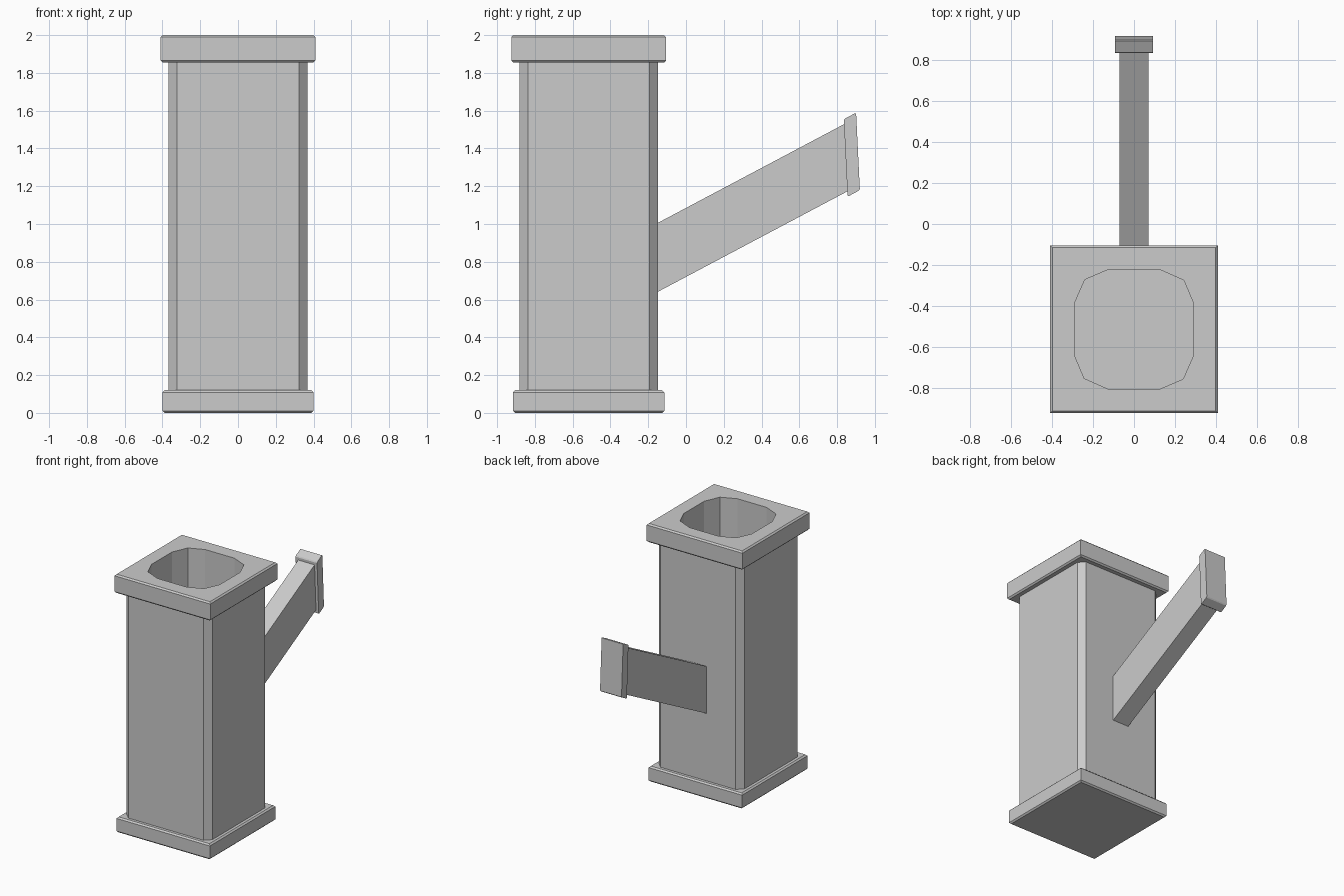
import bpy, bmesh
from mathutils import Vector

if "Cube" in bpy.data.objects:
    bpy.data.objects.remove(bpy.data.objects["Cube"])

CY = -0.515  # y centre of the column


def finish(name, bm):
    bmesh.ops.recalc_face_normals(bm, faces=bm.faces)
    me = bpy.data.meshes.new(name)
    bm.to_mesh(me)
    bm.free()
    ob = bpy.data.objects.new(name, me)
    bpy.context.collection.objects.link(ob)
    return ob


def block(name, centre, u, v, w, bevel, along):
    """Box spanned by three full-length vectors; edges parallel to 'along' are chamfered."""
    c, u, v, w = (Vector(t) for t in (centre, u, v, w))
    bm = bmesh.new()
    bmesh.ops.create_cube(bm, size=1)
    for p in bm.verts:
        p.co = c + u * p.co.x + v * p.co.y + w * p.co.z
    axes = [{"u": u, "v": v, "w": w}[k].normalized() for k in along]
    edges = [e for e in bm.edges
             if any(abs((e.verts[1].co - e.verts[0].co).normalized().dot(a)) > 0.999
                    for a in axes)]
    bmesh.ops.bevel(bm, geom=edges, offset=bevel, segments=1, profile=0.5, affect='EDGES')
    return finish(name, bm)


def slab(name, half, z0, z1, bevel, along):
    return block(name, (0, CY, (z0 + z1) / 2), (2 * half, 0, 0), (0, 2 * half, 0),
                 (0, 0, z1 - z0), bevel, along)


# Column with chamfered corners, plus foot and rim
column = slab("column", 0.367, 0.08, 1.9, 0.045, "w")
slab("foot", 0.40, 0.0, 0.12, 0.011, "uv")
rim = slab("rim", 0.41, 1.855, 2.0, 0.011, "uv")

# Twelve-sided well cut down through rim and column
quarter = [(0.292, 0.125), (0.243, 0.24), (0.125, 0.292)]
outline = []
for i in range(4):
    outline += quarter
    quarter = [(-y, x) for x, y in quarter]
bm = bmesh.new()
face = bm.faces.new([bm.verts.new((x, CY + y, 0.15)) for x, y in outline])
top = bmesh.ops.extrude_face_region(bm, geom=[face])["geom"]
bmesh.ops.translate(bm, vec=(0, 0, 2),
                    verts=[g for g in top if isinstance(g, bmesh.types.BMVert)])
cutter = finish("well_cutter", bm)
cutter.hide_render = True
for ob in (column, rim):
    mod = ob.modifiers.new("well", 'BOOLEAN')
    mod.operation = 'DIFFERENCE'
    mod.solver = 'EXACT'
    mod.object = cutter
    bpy.context.view_layer.objects.active = ob
    bpy.ops.object.modifier_apply(modifier="well")
bpy.data.objects.remove(cutter)

# Slanted arm leaving the back of the column
y0, y1, slope = -0.19, 0.865, 0.53
ym = (y0 + y1) / 2
block("arm", (0, ym, 0.823 + slope * (ym + 0.15)), (0.14, 0, 0), (0, 0, 0.365),
      (0, y1 - y0, slope * (y1 - y0)), 0.018, "w")

# Collar on the arm's end
block("arm_collar", (0, 0.878, 1.367), (0.184, 0, 0), (0, 0.02, -0.41),
      (0, 0.065, 0.035), 0.006, "u")
